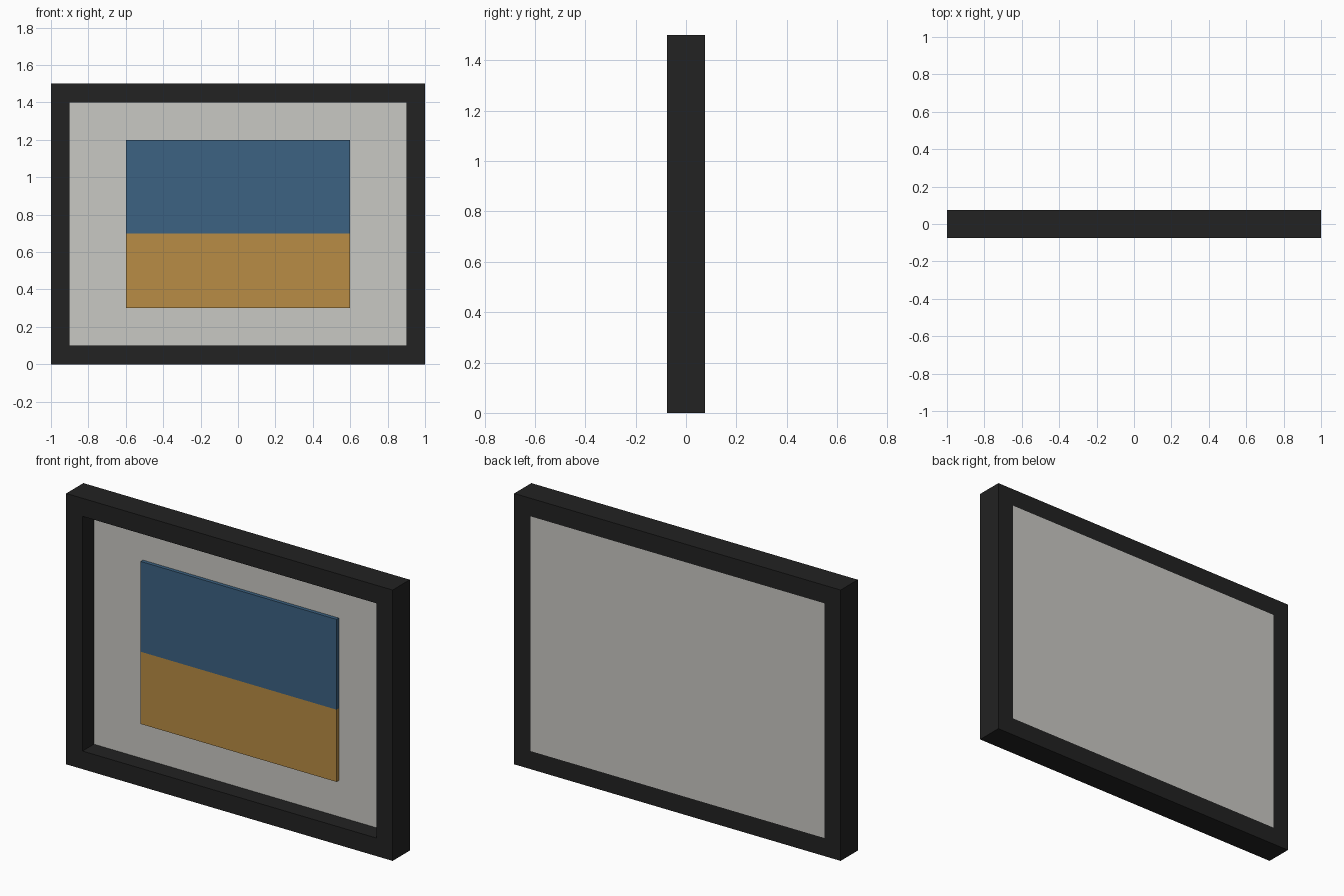
import bpy, bmesh

if "Cube" in bpy.data.objects:
    bpy.data.objects.remove(bpy.data.objects["Cube"])


def material(name, rgb):
    m = bpy.data.materials.new(name)
    m.diffuse_color = (*rgb, 1)
    m.use_nodes = True
    m.node_tree.nodes["Principled BSDF"].inputs["Base Color"].default_value = m.diffuse_color
    return m


BLACK = material("black_frame", (0.016, 0.016, 0.016))
PALE = material("pale_grey_mat", (0.584, 0.578, 0.552))
BLUE = material("sky_blue", (0.045, 0.122, 0.223))
OCHRE = material("ochre_yellow", (0.479, 0.262, 0.058))


def finish(name, bm, *mats):
    bmesh.ops.recalc_face_normals(bm, faces=bm.faces)
    mesh = bpy.data.meshes.new(name)
    bm.to_mesh(mesh)
    bm.free()
    for m in mats:
        mesh.materials.append(m)
    obj = bpy.data.objects.new(name, mesh)
    bpy.context.collection.objects.link(obj)
    return obj


def box(x, y0, y1, z0, z1):
    """Box spanning -x..x, y0..y1, z0..z1."""
    bm = bmesh.new()
    bmesh.ops.create_cube(bm, size=1)
    for v in bm.verts:
        v.co = (v.co.x * 2 * x, y0 if v.co.y < 0 else y1, z0 if v.co.z < 0 else z1)
    return bm


# Frame: one mitred ring, its rectangular section swept round four corners
bm = bmesh.new()
section = [(0, -0.075), (0, 0.075), (0.1, 0.075), (0.1, -0.075)]
rings = []
for sx, sz in [(-1, -1), (1, -1), (1, 1), (-1, 1)]:
    rings.append([bm.verts.new((sx * (1 - i), y, 0.75 + sz * (0.75 - i)))
                  for i, y in section])
for k in range(4):
    a, b = rings[k], rings[(k + 1) % 4]
    for j in range(4):
        n = (j + 1) % 4
        bm.faces.new((a[j], b[j], b[n], a[n]))
finish("frame", bm, BLACK)

# Mat board: fills the opening, flush with the back
finish("mat_board", box(0.9, 0.025, 0.075, 0.1, 1.4), PALE)

# Picture: raised panel cut at the horizon, coloured by height
HORIZON = 0.7
bm = box(0.6, 0.005, 0.025, 0.3, 1.2)
bmesh.ops.bisect_plane(bm, geom=bm.verts[:] + bm.edges[:] + bm.faces[:],
                       plane_co=(0, 0, HORIZON), plane_no=(0, 0, 1))
for f in bm.faces:
    f.material_index = 0 if f.calc_center_median().z > HORIZON else 1
finish("picture_panel", bm, BLUE, OCHRE)
